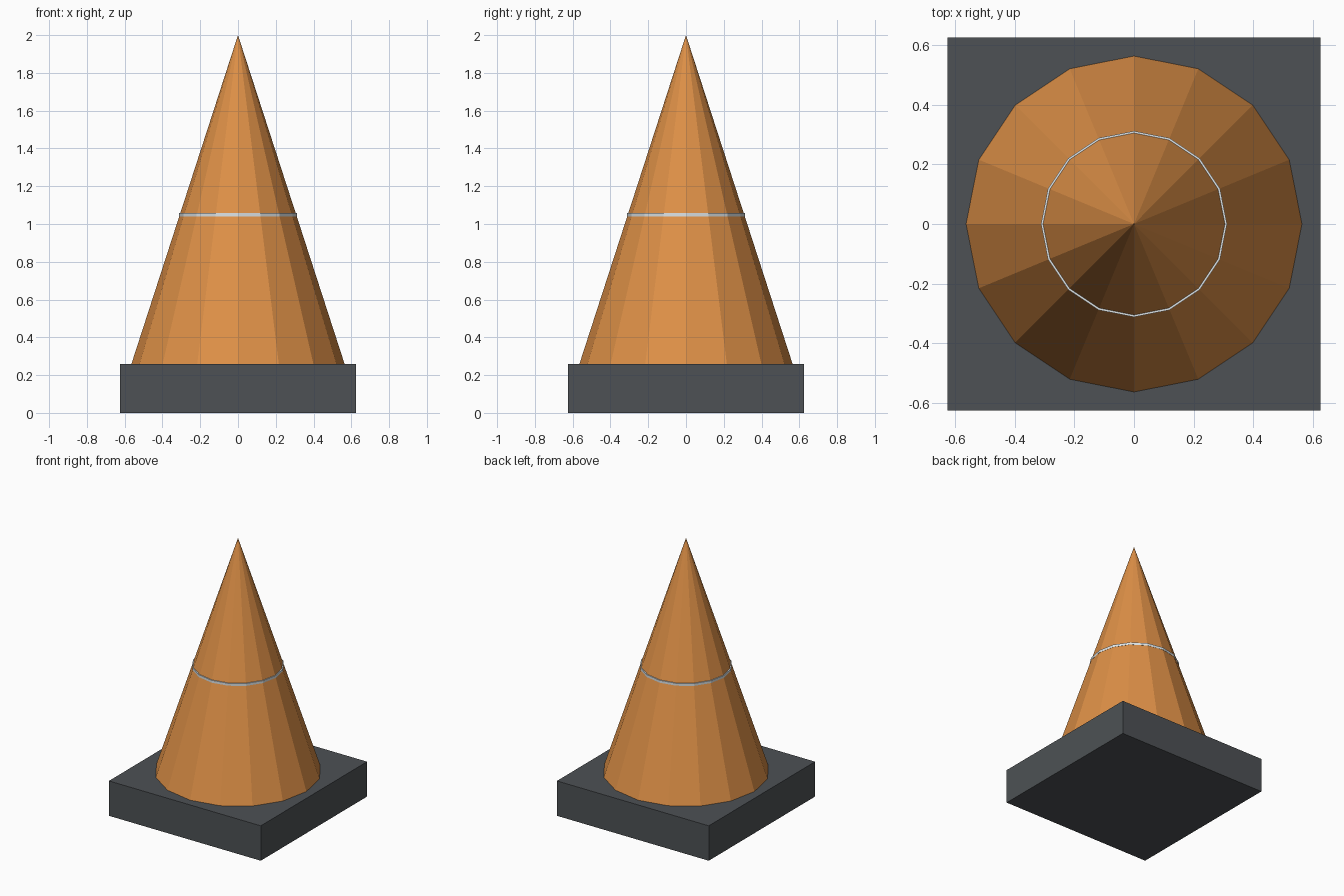
import bpy
import bmesh
from math import pi
from mathutils import Matrix

default = bpy.data.objects.get("Cube")
if default:
    bpy.data.objects.remove(default, do_unlink=True)

SIDES = 16
BASE_HALF, BASE_TOP = 0.626, 0.26
CONE_RADIUS, TIP = 0.564, 2.0


def material(name, rgb):
    mat = bpy.data.materials.new(name)
    mat.use_nodes = True
    colour = (*rgb, 1.0)
    mat.diffuse_color = colour
    mat.node_tree.nodes["Principled BSDF"].inputs["Base Color"].default_value = colour
    return mat


def add_object(name, bm, mat):
    bmesh.ops.recalc_face_normals(bm, faces=bm.faces)
    mesh = bpy.data.meshes.new(name)
    bm.to_mesh(mesh)
    bm.free()
    mesh.materials.append(mat)
    obj = bpy.data.objects.new(name, mesh)
    bpy.context.scene.collection.objects.link(obj)
    return obj


def add_cone(name, low, high, r_low, r_high, mat):
    bm = bmesh.new()
    bmesh.ops.create_cone(
        bm, cap_ends=True, segments=SIDES, radius1=r_low, radius2=r_high,
        depth=high - low, matrix=Matrix.Translation((0, 0, (low + high) / 2)))
    bmesh.ops.remove_doubles(bm, verts=bm.verts, dist=0.0001)
    return add_object(name, bm, mat)


orange = material("orange", (0.73, 0.28, 0.063))
dark_grey = material("dark grey", (0.075, 0.083, 0.09))
pale_grey = material("pale grey", (0.75, 0.8, 0.82))

# Square foot slab
bm = bmesh.new()
bmesh.ops.create_cube(
    bm, size=1.0,
    matrix=Matrix.Translation((0, 0, BASE_TOP / 2))
    @ Matrix.Diagonal((2 * BASE_HALF, 2 * BASE_HALF, BASE_TOP, 1)))
add_object("base_slab", bm, dark_grey)

# Faceted cone body
add_cone("cone_body", BASE_TOP, TIP, CONE_RADIUS, 0.0, orange)

# Thin straight-walled stripe ring
add_cone("stripe_ring", 1.04, 1.058, 0.3125, 0.3125, pale_grey)
